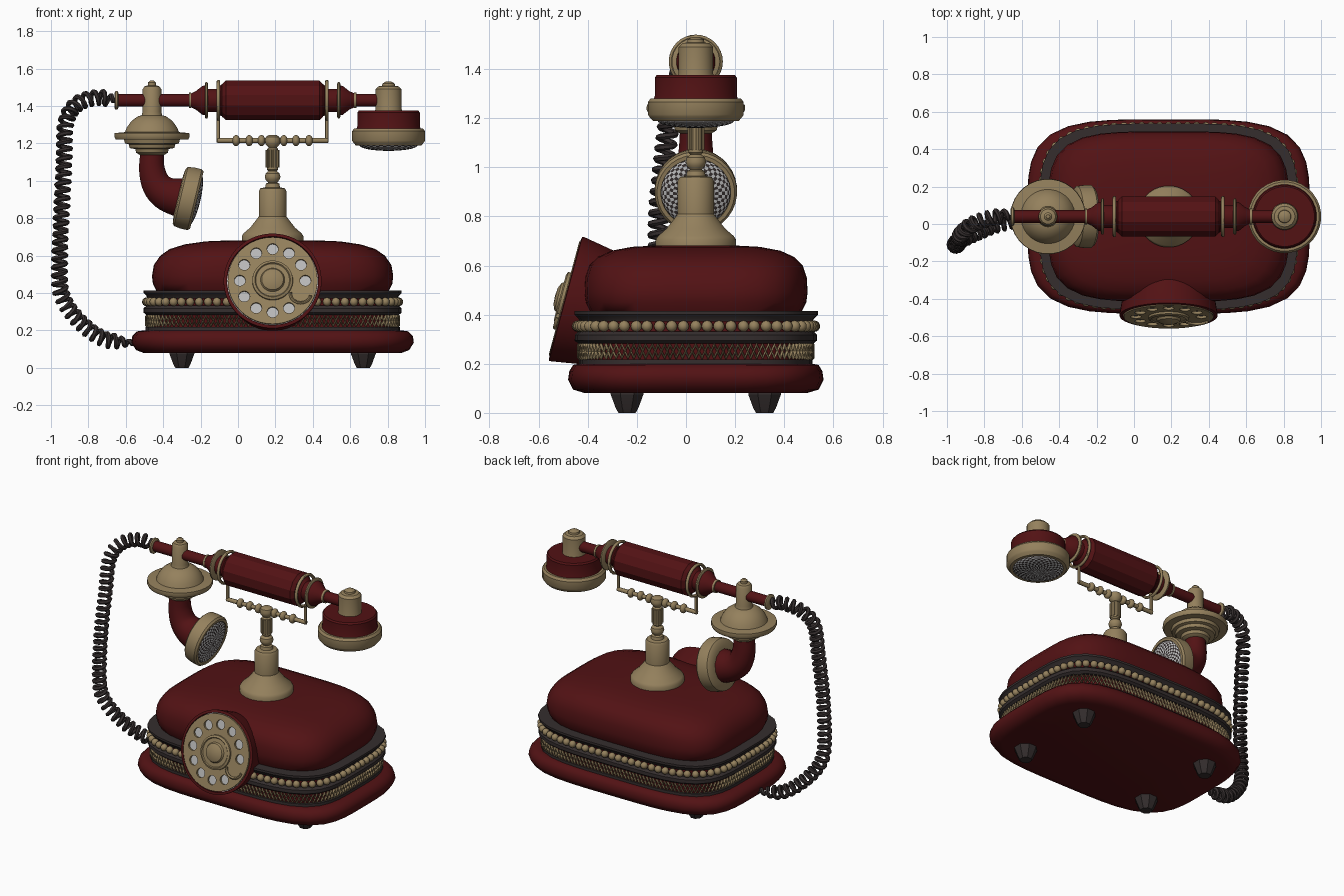
import bpy, bmesh, math
from mathutils import Vector, Matrix

if "Cube" in bpy.data.objects:
    bpy.data.objects.remove(bpy.data.objects["Cube"])

def material(name, rgb):
    m = bpy.data.materials.new(name)
    m.diffuse_color = (*rgb, 1)
    m.use_nodes = True
    m.node_tree.nodes["Principled BSDF"].inputs["Base Color"].default_value = m.diffuse_color
    return m

RED = material("dark_red", (0.085, 0.006, 0.007))
GOLD = material("antique_gold", (0.30, 0.22, 0.11))
DARK = material("dark_brown", (0.035, 0.027, 0.027))
GREY = material("light_grey", (0.5, 0.5, 0.5))
CX, CY = 0.185, 0.04          # centre of the body
AZ = 1.43                     # height of the handset axis

def finish(name, bm, mats, angle=35, matrix=None):
    bmesh.ops.remove_doubles(bm, verts=bm.verts, dist=1e-5)
    bmesh.ops.recalc_face_normals(bm, faces=bm.faces)
    me = bpy.data.meshes.new(name)
    bm.to_mesh(me)
    bm.free()
    for m in mats:
        me.materials.append(m)
    me.shade_smooth()
    me.set_sharp_from_angle(angle=math.radians(angle))
    ob = bpy.data.objects.new(name, me)
    if matrix:
        ob.matrix_world = matrix
    bpy.context.collection.objects.link(ob)
    return ob

def skin(bm, rings, checker=False):
    n = len(rings[0])
    vs = [[bm.verts.new(p) for p in ring] for ring in rings]
    for i in range(len(vs) - 1):
        for j in range(n):
            k = (j + 1) % n
            f = bm.faces.new((vs[i][j], vs[i][k], vs[i + 1][k], vs[i + 1][j]))
            f.material_index = (i + j) % 2 if checker else 0
    return vs

def frame(loc, axis=(0, 0, 1)):
    q = Vector(axis).to_track_quat('Z', 'Y') if axis != (0, 0, 1) else Matrix.Identity(3).to_quaternion()
    return Matrix.Translation(loc) @ q.to_matrix().to_4x4()

def lathe(name, prof, mats, loc, axis=(0, 0, 1), segs=32, angle=35, checker=False):
    """Turn (radius, height) points about an axis; the ends close on the axis."""
    prof = [(0, prof[0][1])] * (prof[0][0] > 0) + prof + [(0, prof[-1][1])] * (prof[-1][0] > 0)
    bm = bmesh.new()
    skin(bm, [[(r * math.cos(2 * math.pi * (j + .5) / segs), r * math.sin(2 * math.pi * (j + .5) / segs), z)
               for j in range(segs)] for r, z in prof], checker)
    return finish(name, bm, mats, angle, frame(loc, axis))

def oval(hw, hd, z, n=48, e=4):
    pts = []
    for j in range(n):
        c, s = math.cos(2 * math.pi * j / n), math.sin(2 * math.pi * j / n)
        r = (abs(c) ** e + abs(s) ** e) ** (-1 / e)
        pts.append(Vector((CX + hw * r * c, CY + hd * r * s, z)))
    return pts

def loft(name, layers, mat, angle=35):
    bm = bmesh.new()
    vs = skin(bm, [oval(*l) for l in layers])
    bm.faces.new(vs[0])
    bm.faces.new(vs[-1])
    return finish(name, bm, [mat], angle)

def spaced(hw, hd, z, count):
    """Evenly spaced points along the body outline."""
    p = oval(hw, hd, z, 720)
    p.append(p[0])
    d = [0]
    for a, b in zip(p, p[1:]):
        d.append(d[-1] + (b - a).length)
    out, i = [], 0
    for k in range(count):
        while d[i + 1] < d[-1] * k / count:
            i += 1
        out.append(p[i].copy())
    return out

def balls(name, pts, r, mat, squash=1):
    bm = bmesh.new()
    for p in pts:
        bmesh.ops.create_uvsphere(bm, u_segments=12, v_segments=8, radius=r,
                                  matrix=Matrix.Translation(p) @ Matrix.Diagonal((squash, 1, 1, 1)))
    return finish(name, bm, [mat], 60)

def curve_mesh(name, cu, mat, matrix=None):
    tmp = bpy.data.objects.new(name + "_tmp", cu)
    bpy.context.collection.objects.link(tmp)
    dg = bpy.context.evaluated_depsgraph_get()
    me = bpy.data.meshes.new_from_object(tmp.evaluated_get(dg))
    bpy.data.objects.remove(tmp)
    bm = bmesh.new()
    bm.from_mesh(me)
    return finish(name, bm, [mat], 45, matrix)

def add_spline(cu, pts, radii=None, cyclic=False):
    s = cu.splines.new('POLY')
    s.points.add(len(pts) - 1)
    for i, p in enumerate(pts):
        s.points[i].co = (*p, 1)
        s.points[i].radius = radii[i] if radii else 1
    s.use_cyclic_u = cyclic

def tube(name, paths, r, mat, radii=None, cyclic=False, res=2, matrix=None):
    cu = bpy.data.curves.new(name, 'CURVE')
    cu.dimensions = '3D'
    cu.bevel_depth, cu.bevel_resolution, cu.use_fill_caps = r, res, True
    for p in paths:
        add_spline(cu, p, radii, cyclic)
    return curve_mesh(name, cu, mat, matrix)

def smooth_path(pts, steps):
    """Catmull-Rom samples through the points."""
    p = [Vector(q) for q in pts]
    p = [2 * p[0] - p[1]] + p + [2 * p[-1] - p[-2]]
    out = []
    for i in range(1, len(p) - 2):
        a, b, c, d = p[i - 1:i + 3]
        for k in range(steps):
            t = k / steps
            out.append(.5 * (2 * b + (c - a) * t + (2 * a - 5 * b + 4 * c - d) * t * t + (3 * b - a - 3 * c + d) * t ** 3))
    return out + [p[-2]]

# Body
loft("base_plinth", [(.69, .45, .08), (.73, .50, .095), (.755, .52, .135), (.75, .515, .17), (.725, .50, .195), (.69, .475, .2)], RED, 50)
loft("body_core", [(.66, .465, .195), (.66, .465, .41)], RED)
loft("lower_trim", [(.68, .475, .195), (.68, .475, .218)], DARK)
loft("middle_trim", [(.675, .48, .283), (.69, .494, .295), (.69, .494, .318), (.675, .48, .332)], DARK)
loft("upper_trim", [(.67, .475, .372), (.675, .482, .385), (.69, .497, .40), (.69, .497, .414)], DARK)
loft("body_dome", [(.62, .43, .41), (.64, .45, .45), (.645, .455, .49), (.635, .452, .55), (.60, .435, .60), (.55, .40, .635),
                   (.47, .345, .66), (.36, .26, .676), (.22, .15, .682)], RED, 60)
balls("bead_band", spaced(.675, .483, .353, 84), .023, GOLD)

# Lattice band: two crossing zigzags
zig = spaced(.672, .475, 0, 160)
tube("lattice_band", [[(p.x, p.y, .251 + .027 * (-1) ** (i + s)) for i, p in enumerate(zig)] for s in (0, 1)],
     .009, GOLD, cyclic=True, res=0)

# Feet
for x in (-.30, .67):
    for y in (-.24, .32):
        lathe("foot", [(.038, 0), (.05, .02), (.072, .075), (.072, .1)], [DARK], (x, y, 0), segs=8, angle=20)

# Dial
DN = (0, -.966, .26)
DC = Vector((CX, -.49, .465))
DM = frame(DC, DN)
lathe("dial_housing", [(.17, -.3), (.215, -.25), (.24, -.14), (.262, -.01), (.262, 0), (.245, .003), (.245, -.016)], [RED], DC, DN, 48)
lathe("dial_back_plate", [(.243, -.018), (.243, -.012)], [GREY], DC, DN, 48)
cu = bpy.data.curves.new("dial", 'CURVE')
cu.dimensions, cu.fill_mode, cu.extrude = '2D', 'BOTH', .007

def circle(cx, cy, r, n):
    return [(cx + r * math.cos(2 * math.pi * k / n), cy + r * math.sin(2 * math.pi * k / n), 0) for k in range(n)]

add_spline(cu, circle(0, 0, .24, 48), cyclic=True)
for k in range(12):
    a = math.radians(30 * k)
    if k != 11:
        add_spline(cu, circle(.175 * math.cos(a), .175 * math.sin(a), .03, 16), cyclic=True)
curve_mesh("dial_finger_wheel", cu, GOLD, DM)
lathe("dial_centre", [(.11, 0), (.108, .018), (.095, .024), (.09, .018), (.065, .02), (.058, .032), (.035, .042), (0, .045)], [GOLD], DC, DN)
tube("dial_finger_stop", [[(.15 + .055 * math.cos(a), -.075 + .05 * math.sin(a), .012)
                           for a in [math.radians(170 + 20 * k) for k in range(10)]]], .008, GOLD, matrix=DM)

# Cradle post
lathe("cradle_post", [(.165, .675), (.165, .705), (.155, .72), (.12, .75), (.085, .795), (.074, .81), (.074, .945), (.065, .96),
                      (.04, .965), (.036, .985), (.024, .99), (.037, 1.005), (.042, 1.022), (.037, 1.04), (.022, 1.052), (.03, 1.06),
                      (.03, 1.17), (.022, 1.178), (.038, 1.195), (.042, 1.215), (.036, 1.235), (.02, 1.245)], [GOLD], (CX, CY, 0))
tube("post_flutes", [[(CX + .03 * math.cos(a), CY + .03 * math.sin(a), z) for z in (1.07, 1.165)]
                     for a in [math.pi * k / 5 for k in range(10)]], .007, GOLD, res=1)
tube("cradle_bar", [[(CX - .295, CY, 1.215), (CX + .295, CY, 1.215)]], .014, GOLD)
balls("cradle_bar_beads", [(CX + s * d, CY, 1.215) for s in (-1, 1) for d in (.06, .125, .195)], .03, GOLD, .7)
for s in (-1, 1):
    x = CX + s * .29
    tube("cradle_arm", [[(x, CY, 1.205), (x, CY, AZ - .095)]], .01, GOLD)
    tube("cradle_ring", [[(x, CY + .1 * math.cos(a), AZ + .1 * math.sin(a)) for a in [math.pi * k / 16 for k in range(32)]]],
         .01, GOLD, cyclic=True)
    # Handset neck, mirrored
    ax, o = (s, 0, 0), (CX, CY, AZ)
    lathe("handset_neck", [(.085, .25), (.085, .275), (.062, .30), (.062, .345), (.08, .36), (.078, .375), (.05, .41), (.036, .44)], [RED], o, ax, 24)
    lathe("neck_ring", [(.09, .345), (.098, .35), (.098, .358), (.09, .362)], [GOLD], o, ax, 24)
    lathe("rod_ring", [(.042, .435), (.042, .448)], [GOLD], o, ax, 24)

# Handset
lathe("handset_grip", [(.09, -.27), (.11, -.25), (.11, .25), (.09, .27)], [RED], (CX, CY, AZ), (1, 0, 0), 12, 15)
lathe("handset_rod", [(.034, -.65), (.034, .75)], [RED], (0, CY, AZ), (1, 0, 0), 20)
lathe("rod_end_ring", [(.042, -.66), (.05, -.655), (.05, -.645), (.042, -.64)], [GOLD], (0, CY, AZ), (1, 0, 0), 24)

# Mouthpiece
MX = -.46
lathe("mouthpiece_mount", [(.06, 1.135), (.085, 1.15), (.09, 1.17), (.12, 1.175), (.125, 1.195), (.145, 1.2), (.15, 1.22), (.195, 1.222),
                           (.202, 1.235), (.2, 1.255), (.145, 1.26), (.135, 1.285), (.11, 1.32), (.075, 1.345), (.055, 1.35),
                           (.05, 1.37), (.05, 1.49), (.04, 1.505), (.022, 1.51), (.022, 1.525), (.01, 1.536)], [GOLD], (MX, CY, 0))
elbow = smooth_path([(MX, CY, 1.15), (MX, CY, 1.06), (-.435, CY, .98), (-.38, CY, .93), (-.29, CY, .905)], 5)
tube("mouthpiece_elbow", [elbow], .065, RED, [1 + .7 * (i / (len(elbow) - 1)) ** 1.5 for i in range(len(elbow))], res=5)
MN = (.97, 0, -.23)
MC = (-.3, CY, .915)

def grille(r, z, h):
    return [(r * math.sin(a), z + h * math.cos(a)) for a in [math.pi / 2 * (1 - k / 11) for k in range(12)]]

lathe("mouthpiece_cup", [(.11, -.02), (.15, -.015), (.163, -.005), (.168, .03), (.168, .07), (.158, .082), (.142, .082), (.142, .07)], [GOLD], MC, MN)
lathe("mouthpiece_grille", grille(.142, .071, .03), [DARK, GREY], MC, MN, 48, 60, True)

# Earpiece
EC = (.805, CY, 0)
lathe("earpiece_mount", [(.075, 1.365), (.07, 1.385), (.07, 1.49), (.055, 1.505), (.035, 1.508), (.033, 1.52), (.015, 1.53)], [GOLD], EC)
lathe("earpiece_drum", [(.175, 1.27), (.168, 1.29), (.168, 1.365), (.16, 1.375)], [RED], EC)
lathe("earpiece_rim", [(.155, 1.205), (.155, 1.188), (.175, 1.188), (.19, 1.205), (.196, 1.215), (.196, 1.265), (.185, 1.28)], [GOLD], EC)
lathe("earpiece_grille", grille(.156, -1.19, .03), [DARK, GREY], EC, (0, 0, -1), 48, 60, True)

# Coiled cord
path = smooth_path([(-.66, CY, AZ), (-.75, .035, 1.445), (-.86, 0, 1.41), (-.92, -.05, 1.31), (-.93, -.08, 1.1), (-.945, -.11, .8),
                    (-.955, -.11, .5), (-.935, -.09, .37), (-.85, -.05, .25), (-.72, 0, .155), (-.55, .03, .13)], 60)
coil, length = [], 0
for i in range(1, len(path) - 1):
    t = (path[i + 1] - path[i - 1]).normalized()
    length += (path[i] - path[i - 1]).length
    n = t.cross(Vector((0, 1, 0))).normalized()
    a = 2 * math.pi * length / .044
    r = .034 * min(1, i / 25, (len(path) - i) / 40)
    coil.append(path[i] + r * (n * math.cos(a) + t.cross(n) * math.sin(a)))
tube("coiled_cord", [coil], .0135, DARK, res=1)
